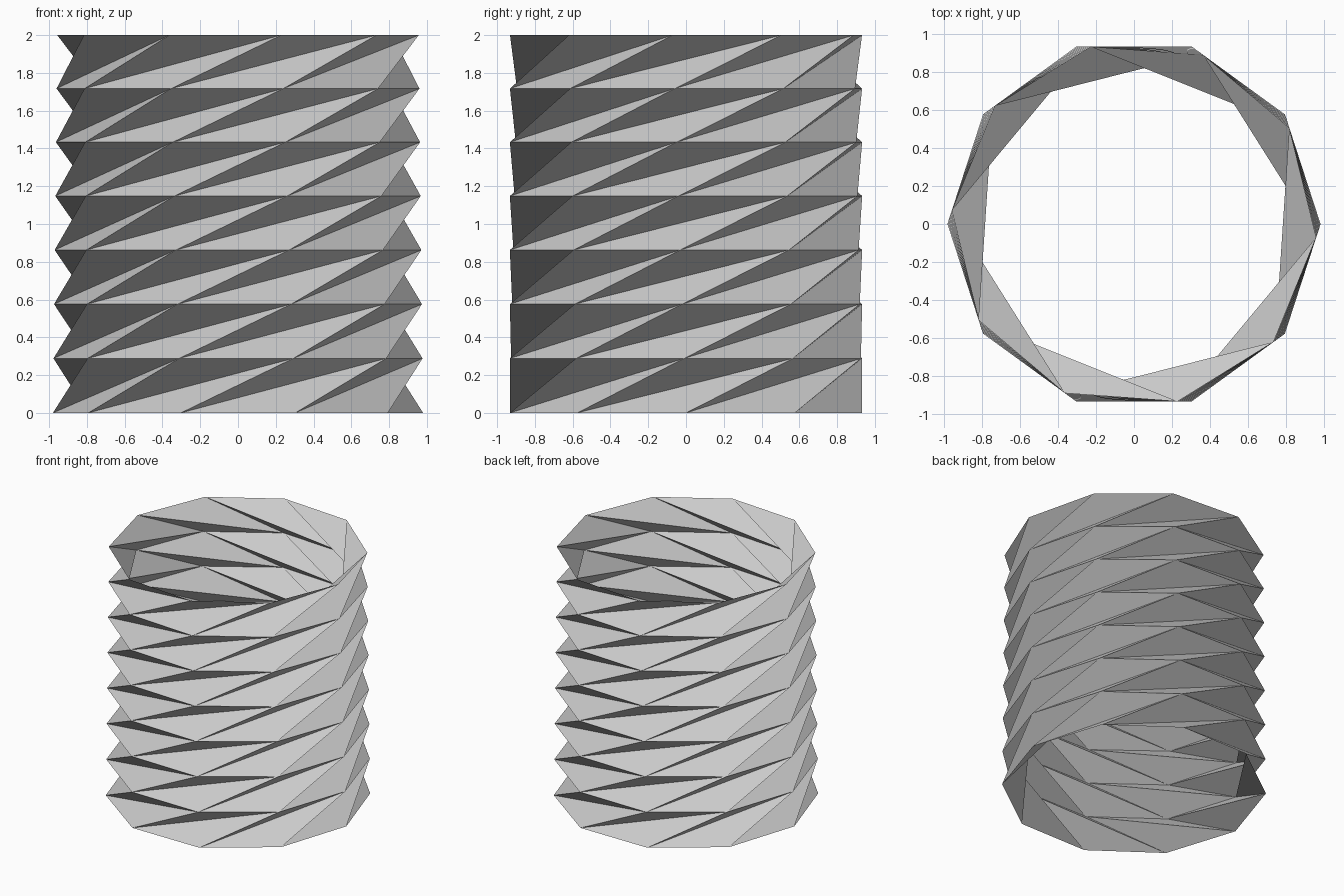
import bpy
import bmesh
from math import cos, sin, radians, tau

cube = bpy.data.objects.get("Cube")
if cube:
    bpy.data.objects.remove(cube, do_unlink=True)

SIDES, LEVELS = 10, 7
RADIUS, HEIGHT = 0.98, 2.0
TWIST = radians(35.4)     # turn of each ring over the one below
SHRINK = 0.997            # each storey is slightly smaller

# Paper colour
paper = bpy.data.materials.new("grey paper")
paper.use_nodes = True
colour = (0.6, 0.6, 0.6, 1)
paper.diffuse_color = colour
paper.node_tree.nodes["Principled BSDF"].inputs["Base Color"].default_value = colour

# Stacked, twisted rings
bm = bmesh.new()
storey = HEIGHT / sum(SHRINK ** i for i in range(LEVELS))
rings, z = [], 0.0
for level in range(LEVELS + 1):
    r = RADIUS * SHRINK ** level
    angles = [tau * i / SIDES + TWIST * level for i in range(SIDES)]
    rings.append([bm.verts.new((r * cos(a), r * sin(a), z)) for a in angles])
    z += storey * SHRINK ** level

# Folded triangles between neighbouring rings, open at both ends
for low, high in zip(rings, rings[1:]):
    for i in range(SIDES):
        j = (i + 1) % SIDES
        bm.faces.new((low[i], low[j], high[j]))
        bm.faces.new((low[i], high[j], high[i]))

mesh = bpy.data.meshes.new("folded_tube")
bm.to_mesh(mesh)
bm.free()
mesh.materials.append(paper)
tube = bpy.data.objects.new("folded_tube", mesh)
bpy.context.collection.objects.link(tube)
